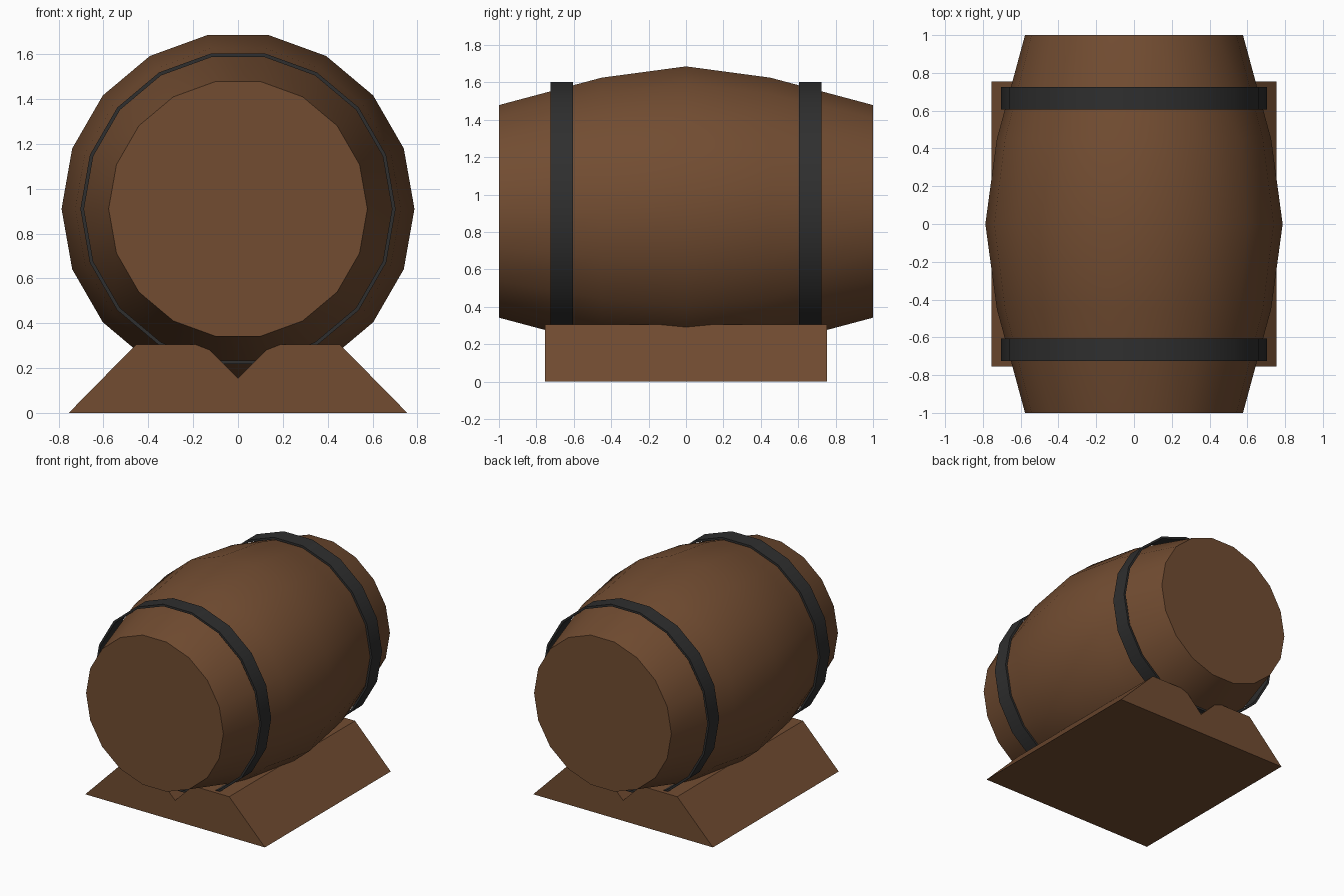
import bpy, bmesh, math

cube = bpy.data.objects.get("Cube")
if cube:
    bpy.data.objects.remove(cube, do_unlink=True)

SIDES = 18
AXIS_Z = 0.91


def make_material(name, color):
    mat = bpy.data.materials.new(name)
    mat.use_nodes = True
    mat.diffuse_color = color
    mat.node_tree.nodes["Principled BSDF"].inputs["Base Color"].default_value = color
    return mat


def finish(bm, name, mat, smooth=True):
    bmesh.ops.recalc_face_normals(bm, faces=bm.faces)
    mesh = bpy.data.meshes.new(name)
    bm.to_mesh(mesh)
    bm.free()
    mesh.materials.append(mat)
    obj = bpy.data.objects.new(name, mesh)
    bpy.context.collection.objects.link(obj)
    if smooth:
        bpy.ops.object.select_all(action='DESELECT')
        obj.select_set(True)
        bpy.context.view_layer.objects.active = obj
        bpy.ops.object.shade_smooth_by_angle(angle=math.radians(30))
    return obj


def lathe(name, profile, mat, closed):
    """Turn (y, radius) points around the barrel axis; cap the ends unless closed."""
    bm = bmesh.new()
    rings = []
    for y, r in profile:
        angles = [math.tau * i / SIDES for i in range(SIDES)]
        rings.append([bm.verts.new((r * math.cos(a), y, AXIS_Z + r * math.sin(a)))
                      for a in angles])
    pairs = list(zip(rings, rings[1:]))
    if closed:
        pairs.append((rings[-1], rings[0]))
    for a, b in pairs:
        for i in range(SIDES):
            j = (i + 1) % SIDES
            bm.faces.new((a[i], a[j], b[j], b[i]))
    if not closed:
        bm.faces.new(rings[0])
        bm.faces.new(rings[-1])
    return finish(bm, name, mat)


wood = make_material("brown wood", (0.168, 0.073, 0.031, 1))
iron = make_material("dark iron", (0.028, 0.028, 0.028, 1))

# Bulging barrel body
lathe("barrel_body", [(-1, 0.577), (-0.45, 0.726), (0, 0.787), (0.45, 0.726), (1, 0.577)],
      wood, False)

# Two iron hoops
for name, y in (("front_hoop", -0.665), ("back_hoop", 0.665)):
    h = 0.06
    lathe(name, [(y - h, 0.687), (y - h, 0.703), (y + h, 0.703), (y + h, 0.687)], iron, True)

# Cradle: trapezoid with a notch, extruded along the barrel
half = [(0.755, 0), (0.455, 0.305), (0.19, 0.305), (0.125, 0.28)]
outline = half + [(0, 0.155)] + [(-x, z) for x, z in reversed(half)]
bm = bmesh.new()
face = bm.faces.new([bm.verts.new((x, -0.755, z)) for x, z in outline])
moved = bmesh.ops.extrude_face_region(bm, geom=[face], use_keep_orig=True)
verts = [g for g in moved["geom"] if isinstance(g, bmesh.types.BMVert)]
bmesh.ops.translate(bm, verts=verts, vec=(0, 1.51, 0))
finish(bm, "cradle", wood, smooth=False)
